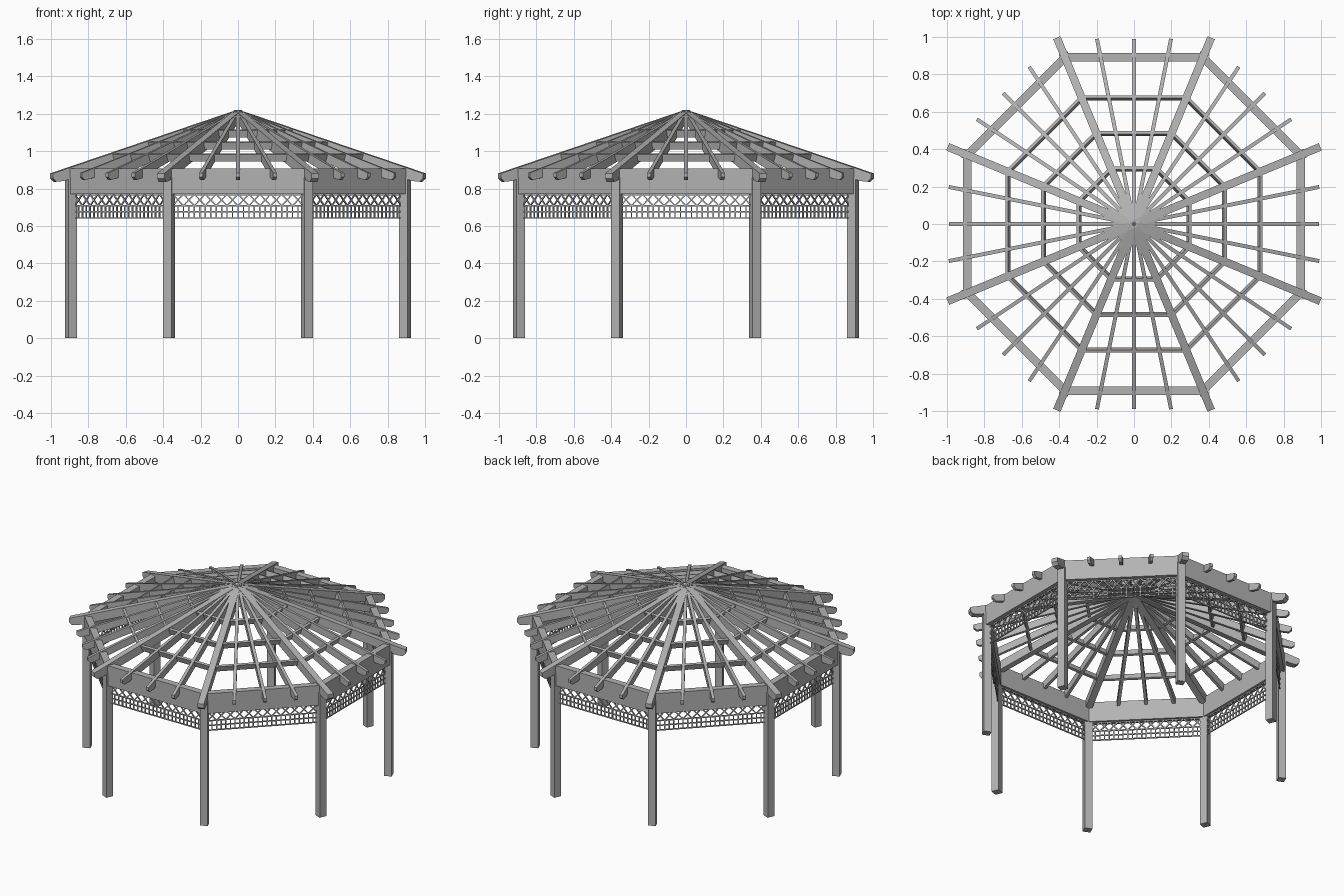
import bpy, bmesh
from math import radians, cos, sin, tan, pi, atan
from mathutils import Matrix, Vector

old = bpy.data.objects.get("Cube")
if old:
    bpy.data.objects.remove(old)

grey = bpy.data.materials.new("plain grey")
grey.use_nodes = True
COLOUR = (0.45, 0.45, 0.45, 1)
grey.diffuse_color = COLOUR
grey.node_tree.nodes["Principled BSDF"].inputs["Base Color"].default_value = COLOUR

SIDES = 8
STEP = 2 * pi / SIDES
HALF = STEP / 2
APEX = 1.22
PITCH = 0.34                    # fall of the roof along a side's middle
HIP_PITCH = PITCH * cos(HALF)   # fall along a corner


def finish(name, bm):
    bmesh.ops.recalc_face_normals(bm, faces=bm.faces)
    mesh = bpy.data.meshes.new(name)
    bm.to_mesh(mesh)
    bm.free()
    mesh.materials.append(grey)
    obj = bpy.data.objects.new(name, mesh)
    bpy.context.collection.objects.link(obj)
    return obj


def box(bm, size, matrix):
    bmesh.ops.create_cube(bm, size=1, matrix=matrix @ Matrix.Diagonal((*size, 1)))


def octagon_ring(name, profile):
    """Sweep a closed (apothem, z) profile round the octagon with mitred corners."""
    bm = bmesh.new()
    loops = []
    for i in range(SIDES):
        a = HALF + i * STEP
        loops.append([bm.verts.new((r / cos(HALF) * cos(a), r / cos(HALF) * sin(a), z))
                      for r, z in profile])
    n = len(profile)
    for i in range(SIDES):
        p, q = loops[i], loops[(i + 1) % SIDES]
        for j in range(n):
            k = (j + 1) % n
            bm.faces.new((p[j], q[j], q[k], p[k]))
    return finish(name, bm)


def rafter(name, angle, length, width, depth, pitch):
    """Sloping timber from the apex with a shaped tail."""
    def top(r):
        return APEX - pitch * r
    profile = [(0, top(0)), (length, top(length)), (length, top(length) - depth * 0.45),
               (length - 0.02, top(length) - depth * 0.75),
               (length - 0.06, top(length - 0.06) - depth), (0, top(0) - depth)]
    bm = bmesh.new()
    face = bm.faces.new([bm.verts.new((r, -width / 2, z)) for r, z in profile])
    grown = bmesh.ops.extrude_face_region(bm, geom=[face])
    bmesh.ops.translate(bm, vec=(0, width, 0),
                        verts=[v for v in grown["geom"] if isinstance(v, bmesh.types.BMVert)])
    bm.transform(Matrix.Rotation(angle, 4, 'Z'))
    return finish(name, bm)


# Corner posts and hip rafters
for i in range(SIDES):
    a = HALF + i * STEP
    bm = bmesh.new()
    box(bm, (0.049, 0.049, 0.86),
        Matrix.Rotation(a, 4, 'Z') @ Matrix.Translation((0.966, 0, 0.43)))
    finish(f"corner_post_{i + 1}", bm)
    rafter(f"hip_rafter_{i + 1}", a, 1.078, 0.042, 0.06, HIP_PITCH)

# Three common rafters on each side
for i in range(SIDES):
    for j in (-1, 0, 1):
        turn = atan(0.2 * j)
        rafter(f"common_rafter_{i + 1}_{j + 2}", i * STEP + turn,
               0.99 / cos(turn), 0.02, 0.05, PITCH * cos(turn))

# Ring beam
octagon_ring("ring_beam", [(0.868, 0.77), (0.913, 0.77), (0.913, 0.908), (0.868, 0.908)])

# Purlins, square to the roof slope
along = Vector((1, -PITCH)).normalized()
down = Vector((-PITCH, -1)).normalized()
for i, r in enumerate((0.30, 0.49, 0.68)):
    start = Vector((r, APEX - PITCH * r - 0.004))
    corners = [start - along * 0.008, start + along * 0.008,
               start + along * 0.008 + down * 0.04, start - along * 0.008 + down * 0.04]
    octagon_ring(f"purlin_{i + 1}", [tuple(c) for c in corners])

# Lattice frieze under the beam: squares below, crosses above
APOTHEM = 0.885
SPAN = 0.70
BAYS = 12
BAR = 0.007
LOW, MID, HIGH = 0.643, 0.708, 0.77
bay = SPAN / BAYS
for i in range(SIDES):
    bm = bmesh.new()
    for z in (LOW, (LOW + MID) / 2, MID, HIGH - 0.004):
        box(bm, (BAR, SPAN, BAR), Matrix.Translation((APOTHEM, 0, z)))
    for j in range(2 * BAYS + 1):
        y = -SPAN / 2 + j * bay / 2
        box(bm, (BAR, BAR, MID - LOW), Matrix.Translation((APOTHEM, y, (LOW + MID) / 2)))
    rise = HIGH - MID
    slope = atan(rise / bay)
    for j in range(BAYS):
        y = -SPAN / 2 + (j + 0.5) * bay
        for s in (-1, 1):
            box(bm, (BAR, bay / cos(slope), BAR),
                Matrix.Translation((APOTHEM, y, (MID + HIGH) / 2))
                @ Matrix.Rotation(s * slope, 4, 'X'))
    for s in (-1, 1):
        box(bm, (BAR, BAR, rise), Matrix.Translation((APOTHEM, s * SPAN / 2, (MID + HIGH) / 2)))
    bm.transform(Matrix.Rotation(i * STEP, 4, 'Z'))
    finish(f"lattice_frieze_{i + 1}", bm)
